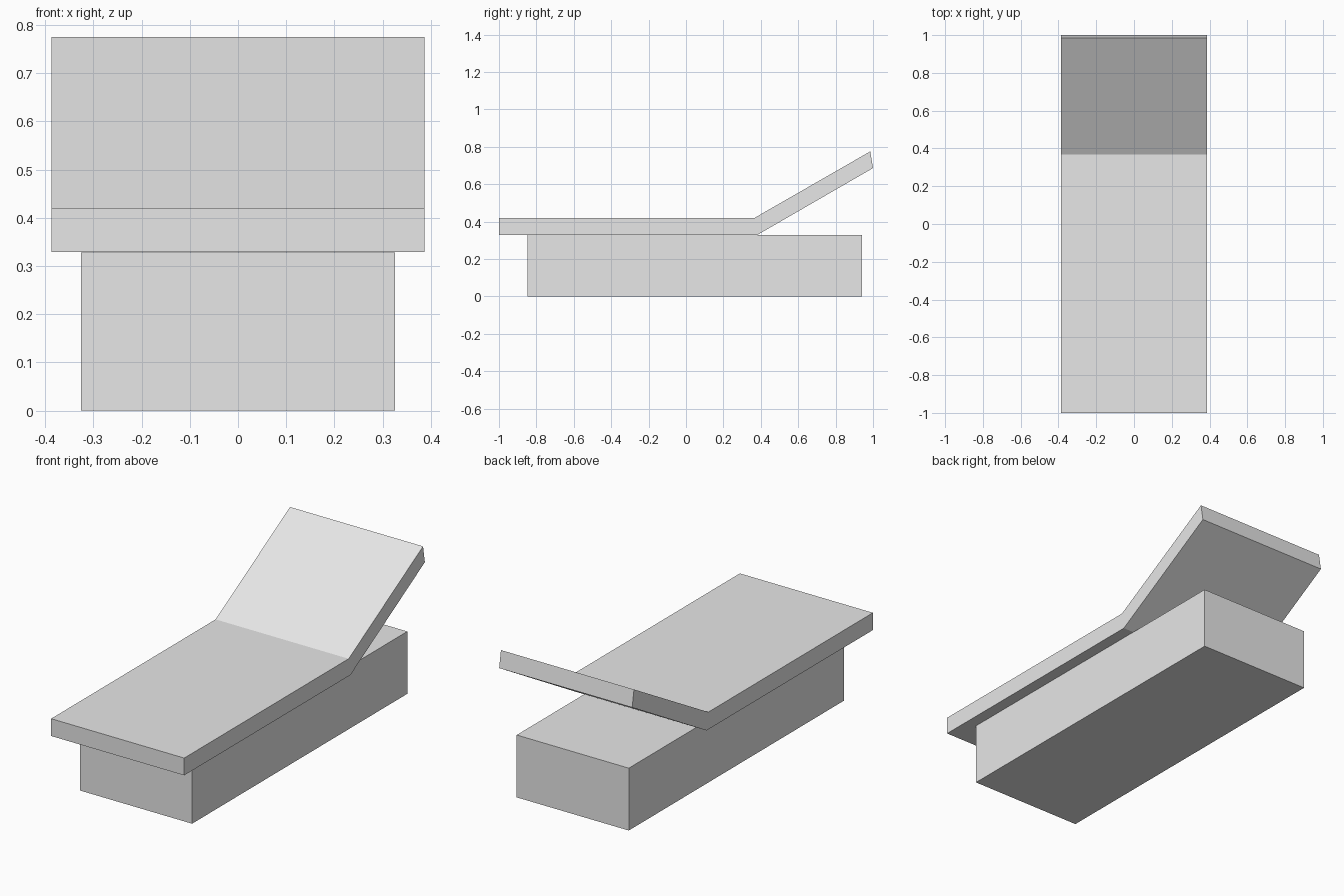
import bpy
import bmesh

cube = bpy.data.objects.get("Cube")
if cube:
    bpy.data.objects.remove(cube, do_unlink=True)

grey = bpy.data.materials.new("light grey")
grey.use_nodes = True
colour = (0.8, 0.8, 0.8, 1)
grey.diffuse_color = colour
grey.node_tree.nodes["Principled BSDF"].inputs["Base Color"].default_value = colour


def extrude_profile(name, profile, half_width):
    """Sweep a side profile of (y, z) points across x."""
    bm = bmesh.new()
    face = bm.faces.new([bm.verts.new((-half_width, y, z)) for y, z in profile])
    swept = bmesh.ops.extrude_face_region(bm, geom=[face])["geom"]
    verts = [v for v in swept if isinstance(v, bmesh.types.BMVert)]
    bmesh.ops.translate(bm, verts=verts, vec=(2 * half_width, 0, 0))
    bmesh.ops.recalc_face_normals(bm, faces=bm.faces)
    mesh = bpy.data.meshes.new(name)
    bm.to_mesh(mesh)
    bm.free()
    mesh.materials.append(grey)
    obj = bpy.data.objects.new(name, mesh)
    bpy.context.collection.objects.link(obj)
    return obj


# Solid box base
extrude_profile("base", [(-0.847, 0), (0.941, 0), (0.941, 0.328), (-0.847, 0.328)], 0.326)

# Lounger pad: flat seat bending up into the backrest
extrude_profile("seat_and_backrest", [
    (-1, 0.329), (0.382, 0.329), (1, 0.686),
    (0.985, 0.775), (0.367, 0.42), (-1, 0.42),
], 0.387)
